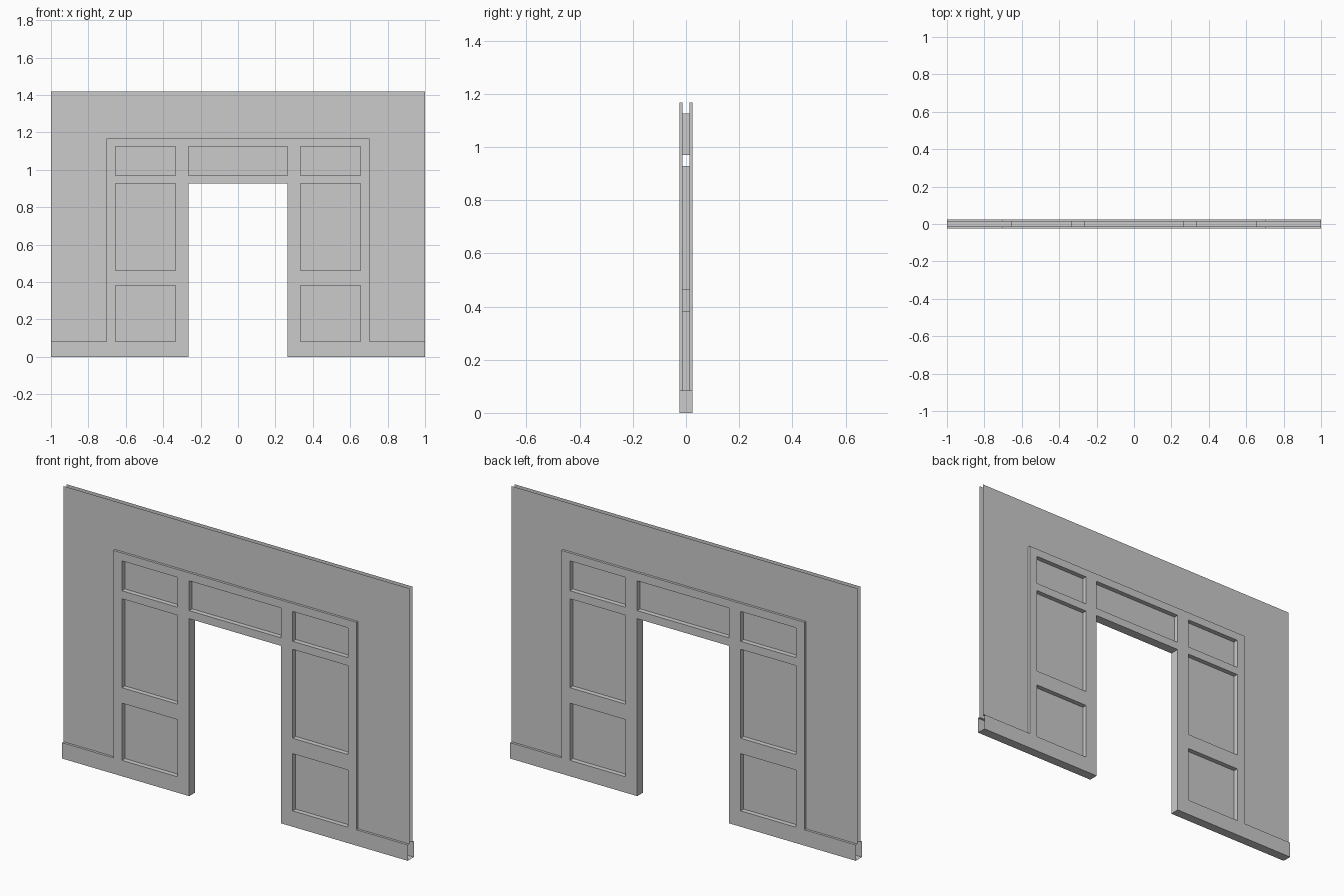
import bpy, bmesh

if "Cube" in bpy.data.objects:
    bpy.data.objects.remove(bpy.data.objects["Cube"])

# One quarter (right half, front side) is laid out as a relief grid, then mirrored
XS = [0, 0.265, 0.334, 0.655, 0.703, 1.0]
ZS = [0, 0.083, 0.382, 0.463, 0.928, 0.97, 1.126, 1.168, 1.42]
DEPTH = {"wall": 0.0125, "baseboard": 0.025, "door_surround": 0.025,
         "recessed_panels": 0.0, "opening": 0.0}


def part_at(i, k):
    """Which part fills a grid cell; None where the shell is left open."""
    if k < 0:
        return "opening"                       # closed underside
    if i < 0 or i >= len(XS) - 1 or k >= len(ZS) - 1:
        return None                            # open ends and top
    if i == 0 and k < 4:
        return "opening"                       # doorway
    if (i == 2 and k in (1, 3, 5)) or (i == 0 and k == 5):
        return "recessed_panels"
    if i < 4 and k < 7:
        return "door_surround"
    return "baseboard" if k == 0 else "wall"


def quad(bm, pts, flip=False):
    verts = [bm.verts.new(p) for p in pts]
    bm.faces.new(verts[::-1] if flip else verts)


def build(name):
    bm = bmesh.new()
    for i in range(len(XS) - 1):
        for k in range(len(ZS) - 1):
            if part_at(i, k) != name:
                continue
            x0, x1, z0, z1 = XS[i], XS[i + 1], ZS[k], ZS[k + 1]
            a = -DEPTH[name]
            # front face
            quad(bm, [(x0, a, z0), (x1, a, z0), (x1, a, z1), (x0, a, z1)])
            # step faces down to lower neighbours
            for di, dk in ((1, 0), (-1, 0), (0, 1), (0, -1)):
                other = part_at(i + di, k + dk)
                if other is None or -DEPTH[other] <= a:
                    continue
                b = -DEPTH[other]
                if di:
                    x = x1 if di > 0 else x0
                    quad(bm, [(x, a, z0), (x, b, z0), (x, b, z1), (x, a, z1)], di < 0)
                else:
                    z = z1 if dk > 0 else z0
                    quad(bm, [(x0, a, z), (x1, a, z), (x1, b, z), (x0, b, z)], dk < 0)
    bmesh.ops.remove_doubles(bm, verts=bm.verts, dist=1e-5)
    mesh = bpy.data.meshes.new(name)
    bm.to_mesh(mesh)
    bm.free()
    obj = bpy.data.objects.new(name, mesh)
    bpy.context.collection.objects.link(obj)
    # mirror left/right, and front/back except the thin central panels
    mod = obj.modifiers.new("mirror", "MIRROR")
    mod.use_axis = (True, name != "recessed_panels", False)
    mod.merge_threshold = 1e-4


for part in ("wall", "baseboard", "door_surround", "recessed_panels"):
    build(part)
